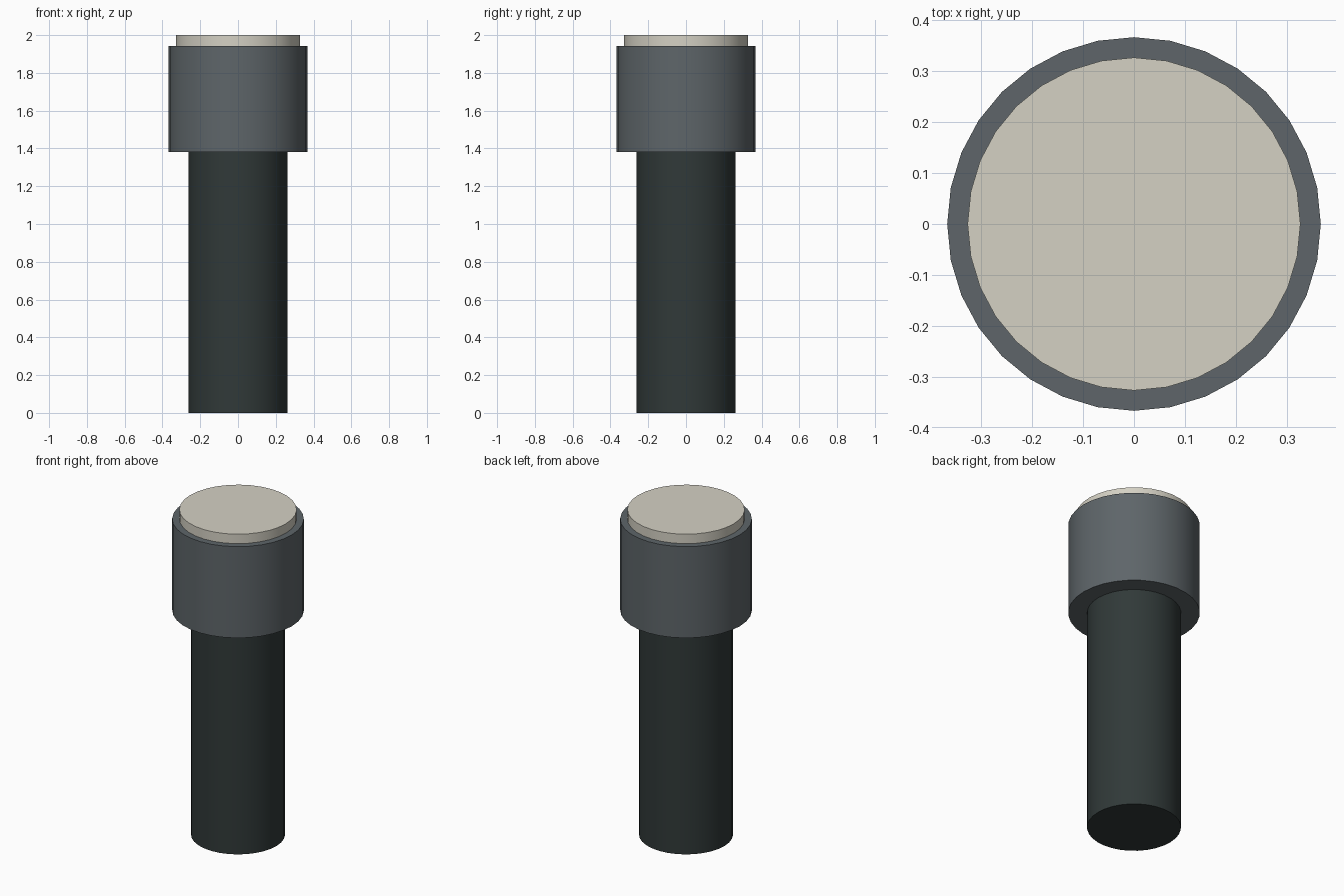
import bpy
import math

cube = bpy.data.objects.get("Cube")
if cube:
    bpy.data.objects.remove(cube, do_unlink=True)


def make_material(name, rgb):
    mat = bpy.data.materials.new(name)
    mat.use_nodes = True
    colour = (*rgb, 1.0)
    mat.diffuse_color = colour
    mat.node_tree.nodes["Principled BSDF"].inputs["Base Color"].default_value = colour
    return mat


def cylinder(name, radius, bottom, top, mat):
    """Upright 32-sided cylinder between two heights, smooth with sharp rims."""
    bpy.ops.mesh.primitive_cylinder_add(
        vertices=32, radius=radius, depth=top - bottom,
        location=(0, 0, (bottom + top) / 2))
    obj = bpy.context.object
    obj.name = name
    obj.data.materials.append(mat)
    bpy.ops.object.shade_smooth_by_angle(angle=math.radians(30))
    return obj


dark = make_material("dark green grey", (0.030, 0.041, 0.040))
grey = make_material("slate grey", (0.112, 0.131, 0.142))
cream = make_material("pale cream", (0.66, 0.635, 0.55))

# Handle, wider head and the raised lens on top
cylinder("handle", 0.262, 0.0, 1.38, dark)
cylinder("head", 0.367, 1.38, 1.942, grey)
cylinder("lens", 0.327, 1.942, 2.0, cream)
